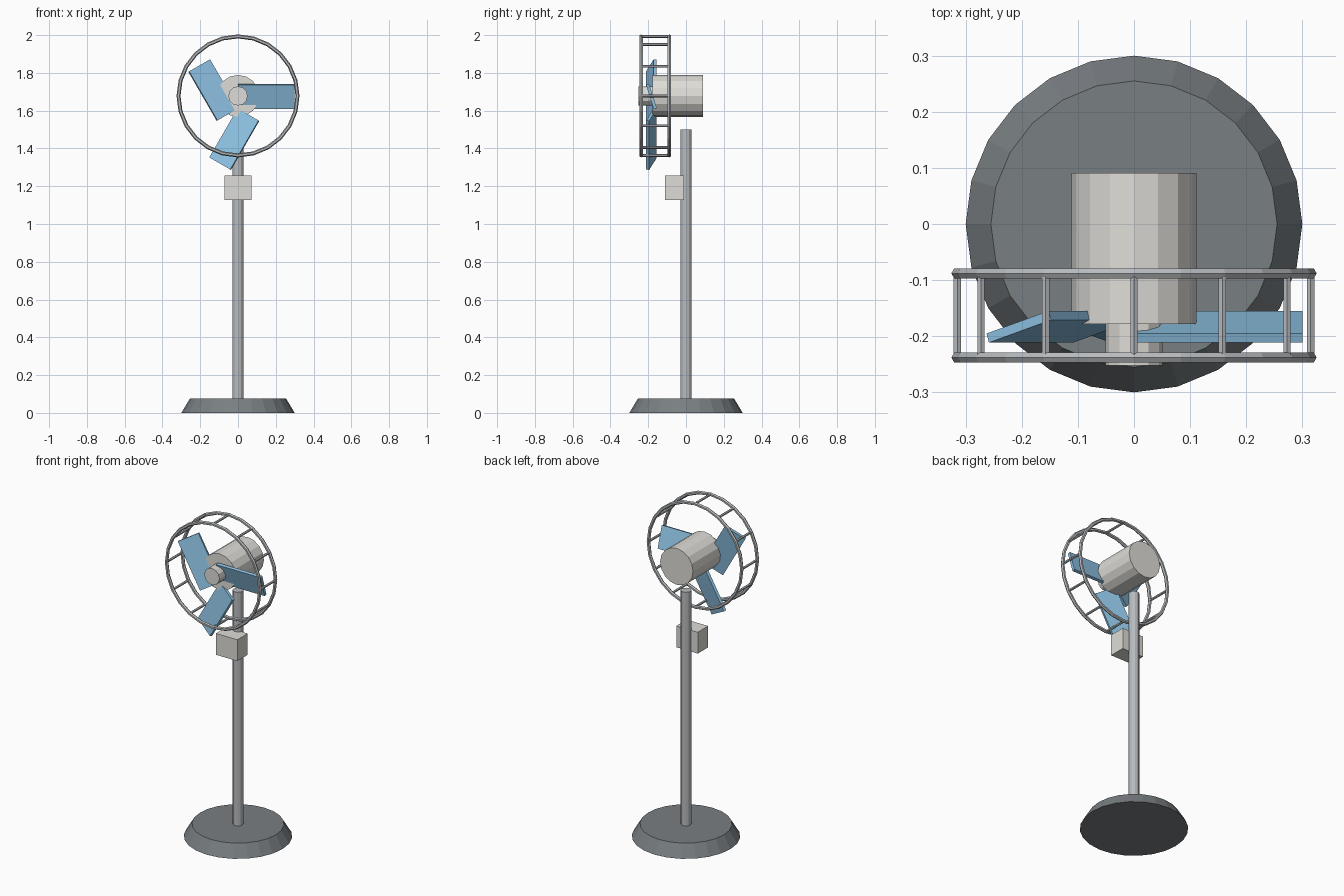
import bpy
from math import radians, sin, cos, pi
from mathutils import Matrix, Vector

if "Cube" in bpy.data.objects:
    bpy.data.objects.remove(bpy.data.objects["Cube"])

AXIS_Z = 1.678   # height of the motor axis
FRONT = (radians(90), 0, 0)


def material(name, *rgb):
    mat = bpy.data.materials.new(name)
    mat.diffuse_color = (*rgb, 1)
    mat.use_nodes = True
    mat.node_tree.nodes["Principled BSDF"].inputs["Base Color"].default_value = mat.diffuse_color
    return mat


dark = material("dark_grey", 0.19, 0.21, 0.225)
steel = material("steel_grey", 0.48, 0.50, 0.52)
pale = material("pale_grey", 0.73, 0.72, 0.68)
blue = material("blade_blue", 0.27, 0.54, 0.77)


def finish(name, mat):
    ob = bpy.context.object
    ob.name = name
    ob.data.materials.append(mat)
    return ob


def cyl_z(name, mat, r, z0, z1, sides, r_top=None):
    bpy.ops.mesh.primitive_cone_add(vertices=sides, radius1=r, radius2=r if r_top is None else r_top,
                                    depth=z1 - z0, location=(0, 0, (z0 + z1) / 2))
    return finish(name, mat)


def cyl_y(name, mat, r, y0, y1, sides, x=0, z=AXIS_Z):
    bpy.ops.mesh.primitive_cylinder_add(vertices=sides, radius=r, depth=y1 - y0,
                                        location=(x, (y0 + y1) / 2, z), rotation=FRONT)
    return finish(name, mat)


def box(name, mat, size, center):
    bpy.ops.mesh.primitive_cube_add(size=1)
    ob = finish(name, mat)
    ob.data.transform(Matrix.Translation(center) @ Matrix.Diagonal((*size, 1)))
    return ob


# stand
cyl_z("base", dark, 0.30, 0, 0.075, 24, 0.255)
cyl_z("pole", steel, 0.03, 0.07, 1.5, 12)
box("control_box", pale, (0.145, 0.10, 0.13), (0, -0.06, 1.193))

# motor and hub
cyl_y("motor", pale, 0.111, -0.178, 0.091, 16)
cyl_y("hub", pale, 0.051, -0.252, -0.17, 12)

# guard: two rings joined by twelve bars
for name, y in (("guard_ring_front", -0.238), ("guard_ring_back", -0.088)):
    bpy.ops.mesh.primitive_torus_add(major_segments=24, minor_segments=6, major_radius=0.315,
                                     minor_radius=0.0105, location=(0, y, AXIS_Z), rotation=FRONT)
    finish(name, steel)
for i in range(12):
    a = i * pi / 6
    cyl_y(f"guard_bar_{i + 1}", steel, 0.0075, -0.238, -0.088, 6,
          0.315 * cos(a), AXIS_Z + 0.315 * sin(a))

# pitched blades, turned about their lower inner corner
for i in range(3):
    blade = box(f"blade_{i + 1}", blue, (0.30, 0.017, 0.134), Vector((0.15, 0, 0.067)))
    blade.data.transform(Matrix.Rotation(radians(17.5), 4, 'X'))
    blade.matrix_world = (Matrix.Translation((0, -0.163, 1.611))
                          @ Matrix.Rotation(radians(-120 * i), 4, 'Y'))
